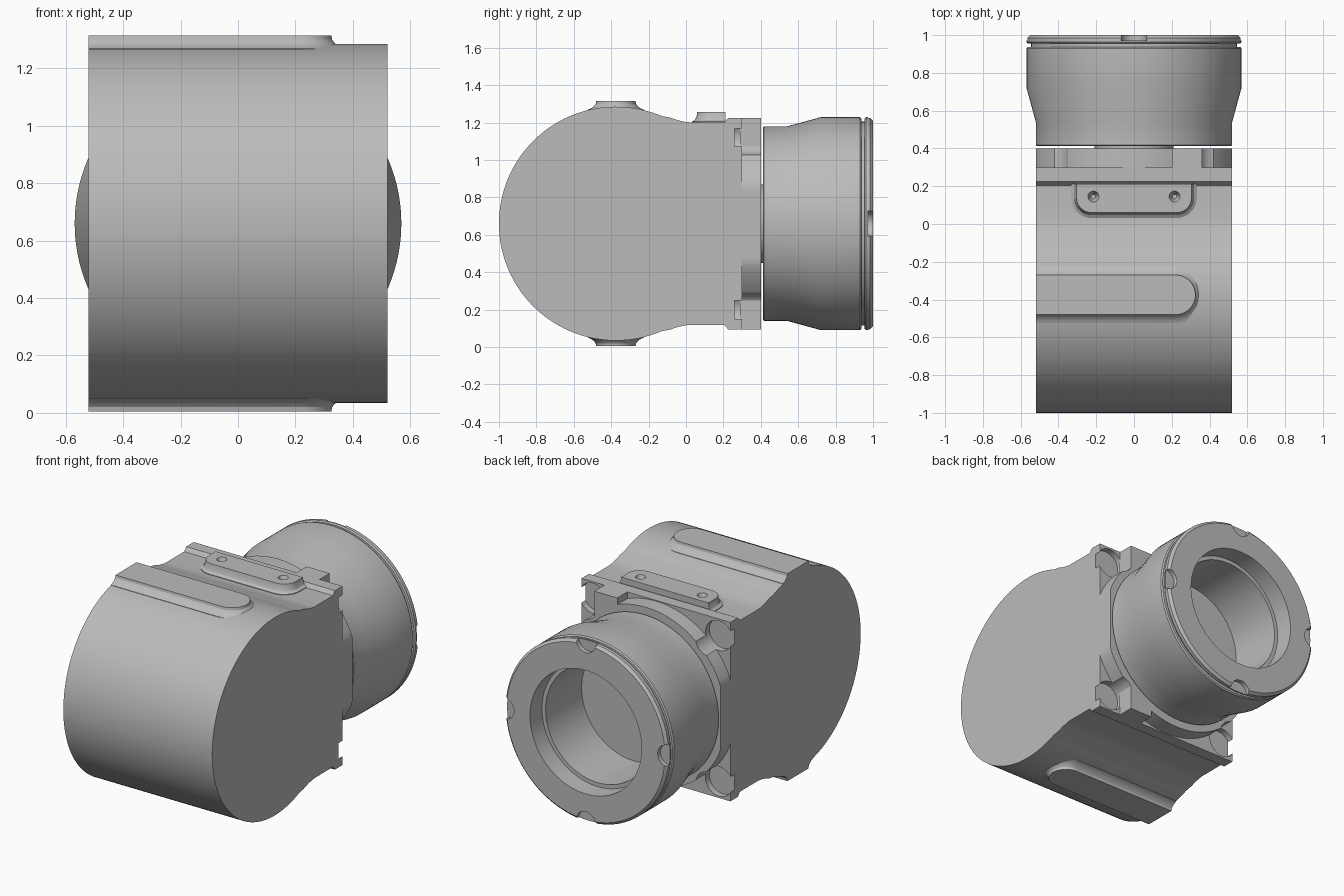
import bpy, bmesh, math
from mathutils import Matrix, Vector

old = bpy.data.objects.get("Cube")
if old:
    bpy.data.objects.remove(old, do_unlink=True)

grey = bpy.data.materials.new("satin grey")
grey.use_nodes = True
colour = (0.5, 0.5, 0.5, 1)
grey.diffuse_color = colour
grey.node_tree.nodes["Principled BSDF"].inputs["Base Color"].default_value = colour

AXIS = 0.66       # height of the barrel axis
HALF = 0.52       # half width of the housing
DRUM_Y, DRUM_R = -0.375, 0.625


def finish(bm, name):
    bmesh.ops.recalc_face_normals(bm, faces=bm.faces)
    mesh = bpy.data.meshes.new(name)
    bm.to_mesh(mesh)
    bm.free()
    mesh.materials.append(grey)
    obj = bpy.data.objects.new(name, mesh)
    bpy.context.collection.objects.link(obj)
    return obj


def loft(name, rings):
    """Join equal-length rings of points and cap both ends."""
    bm = bmesh.new()
    loops = [[bm.verts.new(p) for p in ring] for ring in rings]
    for a, b in zip(loops, loops[1:]):
        for i in range(len(a)):
            j = (i + 1) % len(a)
            bm.faces.new((a[i], a[j], b[j], b[i]))
    bm.faces.new(loops[0])
    bm.faces.new(loops[-1])
    return finish(bm, name)


def lathe(name, profile, steps=128):
    """Turn a (y, radius) profile about the barrel axis."""
    bm = bmesh.new()
    verts = [bm.verts.new((r, y, AXIS)) for y, r in profile]
    edges = [bm.edges.new(pair) for pair in zip(verts, verts[1:])]
    bmesh.ops.spin(bm, geom=verts + edges, cent=(0, 0, AXIS), axis=(0, 1, 0),
                   angle=math.tau, steps=steps)
    bmesh.ops.remove_doubles(bm, verts=bm.verts, dist=1e-5)
    return finish(bm, name)


def cylinder(name, start, end, radius, tip=None):
    start, end = Vector(start), Vector(end)
    bm = bmesh.new()
    turn = (end - start).to_track_quat("Z", "Y").to_matrix().to_4x4()
    bmesh.ops.create_cone(bm, cap_ends=True, segments=40, radius1=radius,
                          radius2=radius if tip is None else tip,
                          depth=(end - start).length,
                          matrix=Matrix.Translation((start + end) / 2) @ turn)
    return finish(bm, name)


def cut(target, cutters):
    for cutter in cutters:
        mod = target.modifiers.new("cut", "BOOLEAN")
        mod.operation, mod.solver, mod.object = "DIFFERENCE", "EXACT", cutter
        bpy.context.view_layer.objects.active = target
        bpy.ops.object.modifier_apply(modifier=mod.name)
        bpy.data.objects.remove(cutter, do_unlink=True)


def arc(cx, cy, r, start, end, n=12):
    angles = [math.radians(start + (end - start) * i / n) for i in range(n + 1)]
    return [(cx + r * math.cos(a), cy + r * math.sin(a)) for a in angles]


# Housing: drum blending into a square neck and mounting plate
drum = arc(0, 0, DRUM_R, 67, 293, 96)
shoulder = [(0.29, 0.567), (0.33, 0.553), (0.37, 0.544), (0.4, 0.541),
            (0.58, 0.541), (0.6, 0.565), (0.675, 0.565)]
outline = shoulder[::-1] + drum + [(y, -z) for y, z in shoulder]
housing = loft("housing", [[(x, DRUM_Y + y, AXIS + z) for y, z in outline]
                           for x in (-HALF, HALF)])

# Round pilot disc on the plate, trimmed to the housing width
circle = arc(0, 0, 0.56, 0, 360, 120)[:-1]
pilot = loft("pilot_disc", [[(max(-HALF, min(HALF, x)), y, AXIS + z) for x, z in circle]
                            for y in (0.29, 0.4)])

# Screw counterbores at the plate corners
corners = [(sx * 0.44, AXIS + sz * 0.46) for sx in (-1, 1) for sz in (-1, 1)]
for part in (housing, pilot):
    cut(part, [cylinder("bore_cutter", (x, 0.26, z), (x, 0.45, z), 0.094)
               for x, z in corners])

# Locating blocks above and below the pilot disc
for name, side in (("upper_block", 1), ("lower_block", -1)):
    loft(name, [[(x, y, AXIS + side * z) for x, z in
                 ((0.2, 0.4), (0.36, 0.4), (0.36, 0.565), (0.2, 0.565))]
                for y in (0.29, 0.4)])

# Raised ribs with filleted feet on the top and bottom of the drum
flare = [(0, 0.655), (0.003, 0.64), (0.013, 0.627), (0.03, 0.615), (0.045, 0.609),
         (0.045, 0.5)]
for name, side in (("top_rib", 1), ("bottom_rib", -1)):
    rings = []
    for grow, z in flare:
        r = 0.105 + grow
        plan = [(-HALF, DRUM_Y - r)] + arc(0.22, DRUM_Y, r, -90, 90, 24) + [(-HALF, DRUM_Y + r)]
        rings.append([(x, y, AXIS + side * z) for x, y in plan])
    loft(name, rings)

# Accessory pad with two screw holes
rings = []
for grow, z in [(0, 1.257), (0.003, 1.235), (0.012, 1.215), (0.028, 1.205), (0.028, 1.15)]:
    r = 0.08 + grow
    plan = arc(-0.225, 0.14, r, 180, 270) + arc(0.225, 0.14, r, 270, 360)
    plan += [(0.225 + r, 0.212), (-0.225 - r, 0.212)]
    rings.append([(x, y, z) for x, y in plan])
pad = loft("accessory_pad", rings)
cut(pad, [cylinder("hole_cutter", (x, 0.145, 1.21), (x, 0.145, 1.27), 0.012, 0.034)
          for x in (-0.215, 0.215)])

# Barrel: spigot, flared sleeve, grooved rim and stepped bore
barrel = lathe("barrel", [
    (0.38, 0), (0.38, 0.21), (0.412, 0.21), (0.412, 0.515), (0.417, 0.52),
    (0.54, 0.52), (0.72, 0.569), (0.93, 0.569), (0.938, 0.562), (0.938, 0.545),
    (0.955, 0.545), (0.955, 0.562), (0.963, 0.569), (0.985, 0.569), (1, 0.553),
    (1, 0.39), (0.88, 0.39), (0.88, 0.365), (0.52, 0.365), (0.52, 0)])

# Four half-round wrench notches in the rim
cut(barrel, [cylinder("notch_cutter",
                      (0.57 * math.cos(a), 0.972, AXIS + 0.57 * math.sin(a)),
                      (0.57 * math.cos(a), 1.1, AXIS + 0.57 * math.sin(a)), 0.068)
             for a in (0, math.pi / 2, math.pi, -math.pi / 2)])

# Smooth curved surfaces while keeping machined edges crisp
bpy.ops.object.select_all(action="DESELECT")
for obj in bpy.context.scene.objects:
    if obj.type == "MESH" and obj.data.materials and obj.data.materials[0] == grey:
        obj.select_set(True)
        bpy.context.view_layer.objects.active = obj
bpy.ops.object.shade_smooth_by_angle(angle=math.radians(25))
